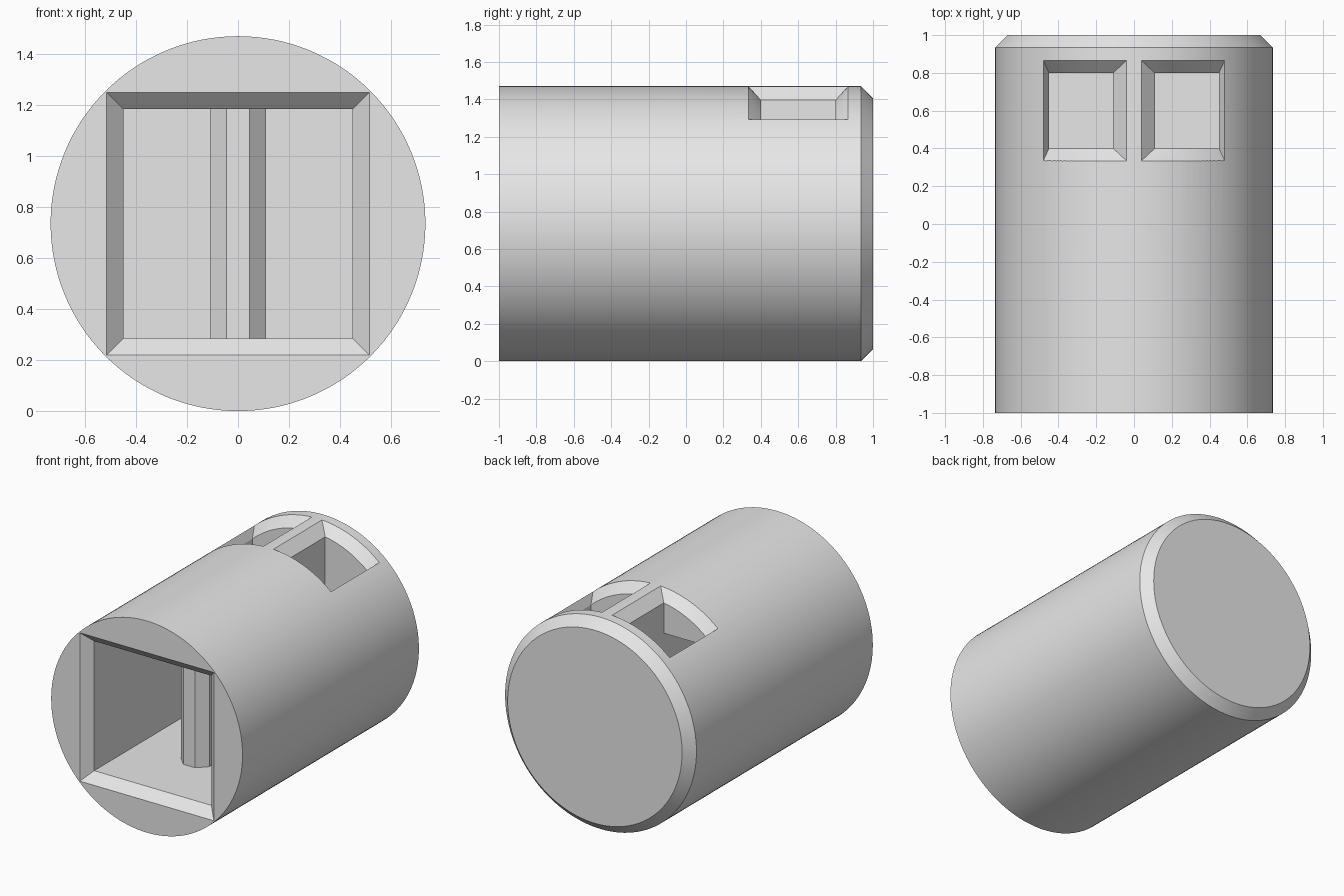
import bpy, bmesh
from math import cos, sin, pi, sqrt, radians

if "Cube" in bpy.data.objects:
    bpy.data.objects.remove(bpy.data.objects["Cube"], do_unlink=True)

R = 0.735          # housing radius, also the height of its axis
BEVEL = 0.065      # width of every chamfer
BACK = 0.80        # back wall of the chamber

grey = bpy.data.materials.new("plain grey")
grey.use_nodes = True
grey.diffuse_color = (0.8, 0.8, 0.8, 1)
grey.node_tree.nodes["Principled BSDF"].inputs["Base Color"].default_value = (0.8, 0.8, 0.8, 1)


def loft(name, rings):
    """Closed solid through rings with equal point counts."""
    bm = bmesh.new()
    loops = [[bm.verts.new(p) for p in ring] for ring in rings]
    n = len(loops[0])
    for a, b in zip(loops, loops[1:]):
        for i in range(n):
            j = (i + 1) % n
            bm.faces.new((a[i], a[j], b[j], b[i]))
    bm.faces.new(loops[0])
    bm.faces.new(loops[-1])
    bmesh.ops.recalc_face_normals(bm, faces=bm.faces)
    mesh = bpy.data.meshes.new(name)
    bm.to_mesh(mesh)
    bm.free()
    mesh.materials.append(grey)
    ob = bpy.data.objects.new(name, mesh)
    bpy.context.collection.objects.link(ob)
    return ob


def circle(r, y, n=128):
    return [(r * cos(2 * pi * i / n), y, R + r * sin(2 * pi * i / n)) for i in range(n)]


def square(h, y):
    return [(sx * h, y, R + sz * h) for sx, sz in ((-1, -1), (1, -1), (1, 1), (-1, 1))]


def window_ring(side, t, z=None, n=24):
    """Window outline: t=0 on the outer skin, t=1 at the foot of its chamfer."""
    x0, x1 = 0.04 + 0.07 * t, 0.48 - 0.03 * t
    y0, y1 = 0.335 + BEVEL * t, 0.865 - BEVEL * t
    r = R - BEVEL * t
    xs = [x0 + (x1 - x0) * i / n for i in range(n + 1)]
    path = [(x, y0) for x in xs] + [(x, y1) for x in reversed(xs)]
    return [(side * x, y, R + sqrt(r * r - x * x) if z is None else z) for x, y in path]


# Round housing with a chamfered back rim
housing = loft("housing", [circle(R, -1), circle(R, 1 - BEVEL), circle(R - BEVEL, 1)])

# Square chamber whose plan leaves a chamfered divider standing in the middle
half_plan = [(0.45, -1.01), (0.45, BACK), (0.11, BACK), (0.11, -0.47), (0.045, -0.535)]
plan = half_plan + [(-x, y) for x, y in reversed(half_plan)]
cutters = [loft("chamber_cutter", [[(x, y, z) for x, y in plan] for z in (R - 0.45, R + 0.45)])]

# Flared mouth of the chamber
cutters.append(loft("mouth_cutter", [square(0.535, -1.02), square(0.45, -1 + BEVEL)]))

# Pair of chamfered top windows opening into the chamber
for side, label in ((1, "left"), (-1, "right")):
    cutters.append(loft(label + "_window_cutter", [
        window_ring(side, -0.3, 1.6), window_ring(side, -0.3),
        window_ring(side, 1), window_ring(side, 1, 1.1)]))

# Cut the openings, then remove the cutters
bpy.ops.object.select_all(action='DESELECT')
bpy.context.view_layer.objects.active = housing
housing.select_set(True)
for cutter in cutters:
    cutter.hide_render = True
    mod = housing.modifiers.new(cutter.name, 'BOOLEAN')
    mod.operation, mod.solver, mod.object = 'DIFFERENCE', 'EXACT', cutter
    bpy.ops.object.modifier_apply(modifier=mod.name)
    bpy.data.objects.remove(cutter, do_unlink=True)

bpy.ops.object.shade_smooth_by_angle(angle=radians(20))
